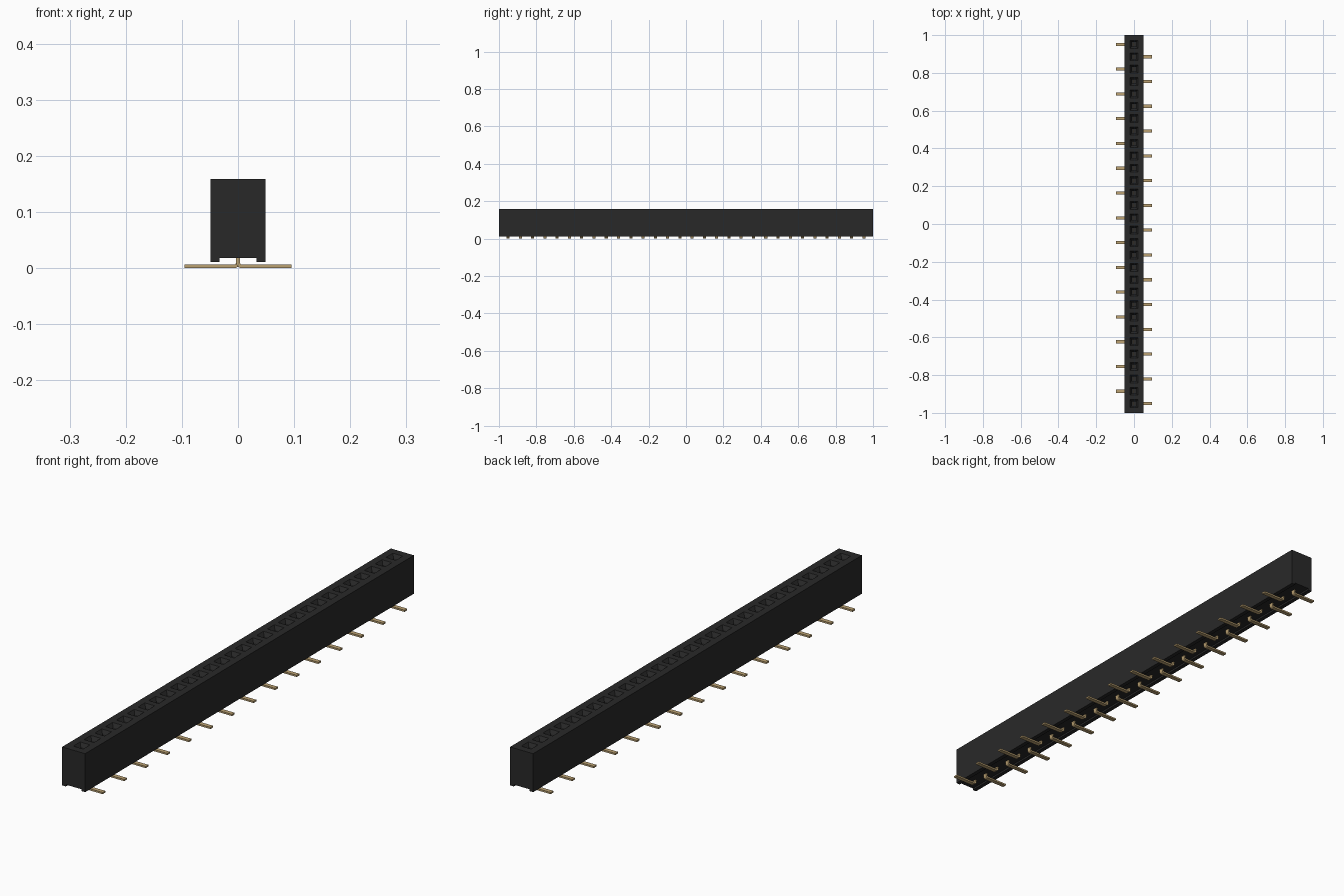
import bpy, bmesh, math
from mathutils import Vector

cube = bpy.data.objects.get("Cube")
if cube:
    bpy.data.objects.remove(cube, do_unlink=True)

COUNT, PITCH = 30, 0.0656
HALF_W, TOP, FLOOR, BASE = 0.049, 0.159, 0.018, 0.011
THICK, WIDTH = 0.0066, 0.0164


def material(name, rgb, rough):
    m = bpy.data.materials.new(name)
    m.use_nodes = True
    m.diffuse_color = (*rgb, 1)
    node = m.node_tree.nodes["Principled BSDF"]
    node.inputs["Base Color"].default_value = (*rgb, 1)
    node.inputs["Roughness"].default_value = rough
    return m


def finish(bm, name, mat):
    bmesh.ops.remove_doubles(bm, verts=bm.verts, dist=0.00005)
    bmesh.ops.recalc_face_normals(bm, faces=bm.faces)
    mesh = bpy.data.meshes.new(name)
    bm.to_mesh(mesh)
    bm.free()
    mesh.materials.append(mat)
    ob = bpy.data.objects.new(name, mesh)
    bpy.context.collection.objects.link(ob)
    return ob


def rect(bm, hx, y, hy, z):
    return [bm.verts.new((sx * hx, y + sy * hy, z))
            for sx, sy in ((-1, -1), (1, -1), (1, 1), (-1, 1))]


def extrude_profile(bm, points, y0, y1):
    """Sweep an x-z outline along y, with both ends capped."""
    a = [bm.verts.new((x, y0, z)) for x, z in points]
    b = [bm.verts.new((x, y1, z)) for x, z in points]
    bm.faces.new(a)
    bm.faces.new(b[::-1])
    for i in range(len(points)):
        j = (i + 1) % len(points)
        bm.faces.new((a[i], b[i], b[j], a[j]))


plastic = material("black plastic", (0.022, 0.022, 0.022), 0.6)
gold = material("gold contact", (0.50, 0.36, 0.17), 0.4)
rows = [(i - (COUNT - 1) / 2) * PITCH for i in range(COUNT)]

# Housing: channelled underside swept along the length, top left open
bm = bmesh.new()
outline = [(-HALF_W, TOP), (-HALF_W, BASE), (-0.033, BASE), (-0.033, FLOOR),
           (0.033, FLOOR), (0.033, BASE), (HALF_W, BASE), (HALF_W, TOP)]
extrude_profile(bm, outline, -1, 1)
bmesh.ops.delete(bm, geom=[f for f in bm.faces if f.normal.length >= 0
                           and all(v.co.z > TOP - 0.001 for v in f.verts)],
                 context='FACES_ONLY')

# Top surface: one funnel-mouthed square socket per cell
for y in rows:
    rings = [rect(bm, HALF_W, y, PITCH / 2, TOP),
             rect(bm, 0.021, y, 0.021, TOP),
             rect(bm, 0.0115, y, 0.0115, TOP - 0.014),
             rect(bm, 0.0115, y, 0.0115, 0.03)]
    for a, b in zip(rings, rings[1:]):
        for i in range(4):
            j = (i + 1) % 4
            bm.faces.new((a[i], a[j], b[j], b[i]))
    bm.faces.new(rings[-1])

# Top strips beyond the first and last cell
edge = COUNT * PITCH / 2
for s in (-1, 1):
    bm.faces.new(rect(bm, HALF_W, s * (1 + edge) / 2, (1 - edge) / 2, TOP))
finish(bm, "housing", plastic)


# Contacts: bent strips whose feet alternate between the two sides
def contact_outline(side):
    t, r, x0 = THICK, 0.003, THICK / 2
    arc = [(k * math.pi / 8) for k in range(5)]
    inner = [(x0 + r - r * math.cos(a), t + r - r * math.sin(a)) for a in arc]
    outer = [(x0 + r - (r + t) * math.cos(a), t + r - (r + t) * math.sin(a)) for a in arc]
    pts = ([(x0, 0.09)] + inner + [(0.095, t), (0.095, 0)] + outer[::-1] + [(-x0, 0.09)])
    return [(side * x, z) for x, z in pts]


for i, y in enumerate(rows):
    side = 1 if i % 2 == 0 else -1
    bm = bmesh.new()
    extrude_profile(bm, contact_outline(side), y - WIDTH / 2, y + WIDTH / 2)
    ob = finish(bm, f"contact_{'left' if side > 0 else 'right'}_{i // 2 + 1}", gold)
    bpy.ops.object.select_all(action='DESELECT')
    ob.select_set(True)
    bpy.context.view_layer.objects.active = ob
    bpy.ops.object.shade_smooth_by_angle(angle=math.radians(30))
